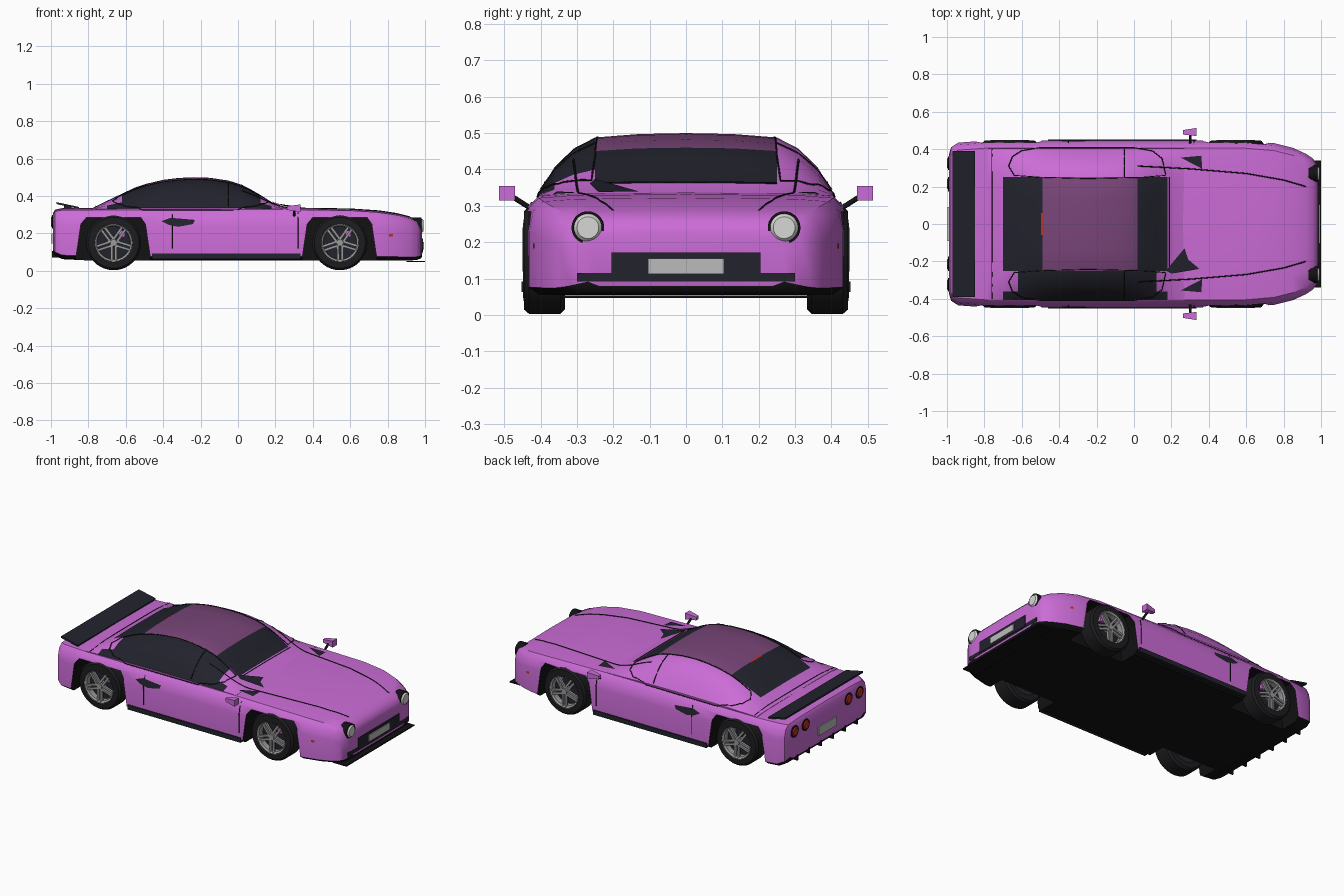
import bpy, bmesh, math
from mathutils import Vector, Matrix
from mathutils.bvhtree import BVHTree

if "Cube" in bpy.data.objects:
    bpy.data.objects.remove(bpy.data.objects["Cube"])


def material(name, *rgb):
    m = bpy.data.materials.new(name)
    m.use_nodes = True
    m.diffuse_color = (*rgb, 1)
    m.node_tree.nodes["Principled BSDF"].inputs["Base Color"].default_value = (*rgb, 1)
    return m


PAINT = material("orchid paint", 0.60, 0.15, 0.68)
ROOF = material("dark plum roof", 0.19, 0.06, 0.19)
GLASS = material("dark glass", 0.016, 0.016, 0.026)
BLACK = material("black trim", 0.006, 0.006, 0.007)
TYRE = material("tyre rubber", 0.012, 0.012, 0.014)
SILVER = material("silver alloy", 0.32, 0.32, 0.32)
LENS = material("white lens", 0.68, 0.68, 0.66)
PLATE = material("plate grey", 0.5, 0.5, 0.5)
RED = material("red lamp", 0.5, 0.03, 0.02)


def finish(bm, name, mats, smooth=35):
    bmesh.ops.recalc_face_normals(bm, faces=bm.faces)
    mesh = bpy.data.meshes.new(name)
    bm.to_mesh(mesh)
    bm.free()
    for m in mats:
        mesh.materials.append(m)
    ob = bpy.data.objects.new(name, mesh)
    bpy.context.collection.objects.link(ob)
    if smooth:
        soften(ob, smooth)
    return ob


def soften(ob, angle):
    bpy.ops.object.select_all(action="DESELECT")
    ob.select_set(True)
    bpy.context.view_layer.objects.active = ob
    bpy.ops.object.shade_smooth_by_angle(angle=math.radians(angle))


def loft(name, rings, mats, wrap=False, colour=None, smooth=35):
    bm = bmesh.new()
    vs = [[bm.verts.new(p) for p in ring] for ring in rings]
    n = len(vs[0])
    for i in range(len(vs) if wrap else len(vs) - 1):
        a, b = vs[i], vs[(i + 1) % len(vs)]
        for j in range(n):
            f = bm.faces.new((a[j], a[(j + 1) % n], b[(j + 1) % n], b[j]))
            f.material_index = colour(i, j) if colour else 0
    if not wrap:
        bm.faces.new(vs[0])
        bm.faces.new(vs[-1])
    return finish(bm, name, mats, smooth)


def box(name, mat, lo, hi, rot=None):
    lo, hi = Vector(lo), Vector(hi)
    bm = bmesh.new()
    m = Matrix.Translation((lo + hi) / 2) @ (rot or Matrix()) @ Matrix.Diagonal((*(hi - lo), 1))
    bmesh.ops.create_cube(bm, size=1, matrix=m)
    return finish(bm, name, [mat], 0)


def disc(name, mat, centre, r, depth, axis, r2=None):
    bm = bmesh.new()
    q = Vector(axis).to_track_quat("Z", "Y").to_matrix().to_4x4()
    bmesh.ops.create_cone(bm, cap_ends=True, segments=28, radius1=r, radius2=r if r2 is None else r2,
                          depth=depth, matrix=Matrix.Translation(centre) @ q)
    return finish(bm, name, [mat])


def mirrored(x, half, top):
    return ([(x, y, z) for y, z in half] + [(x, 0, top)]
            + [(x, -y, z) for y, z in reversed(half)])


# Lower body: x, half width, floor, deck height
BODY = [(-.99, .37, .10, .305), (-.978, .41, .08, .325), (-.94, .435, .062, .333), (-.8, .445, .055, .333),
        (-.4, .446, .055, .333), (0, .446, .055, .335), (.3, .446, .055, .335), (.6, .445, .055, .33),
        (.75, .432, .055, .32), (.85, .407, .055, .305), (.92, .375, .055, .287), (.957, .35, .058, .27),
        (.978, .32, .066, .248), (.985, .27, .08, .225)]
SECTION = [(.03, 0), (0, .08), (0, .65), (.012, .87), (.04, .97), (.13, .995)]
rings = [mirrored(x, [(w - d, lo + f * (hi - lo)) for d, f in SECTION], hi + .002) for x, w, lo, hi in BODY]
body = loft("body_shell", rings, [PAINT, BLACK], colour=lambda i, j: int(j in (0, 11, 12)), smooth=0)

# Wheel arches
AXLES = {"rear": -.665, "front": .545}
ARCH = [(-.205, -.1), (-.20, .08), (-.175, .25), (-.145, .285), (.145, .285), (.17, .25), (.195, .08), (.20, -.1)]
for cx in AXLES.values():
    for s in (1, -1):
        cutter = loft("arch_cutter", [[(cx + x, s * y, z) for x, z in ARCH] for y in (.3, .6)],
                      [PAINT, BLACK], colour=lambda i, j: 1, smooth=0)
        for p in cutter.data.polygons:
            p.material_index = 1
        mod = body.modifiers.new("arch", "BOOLEAN")
        mod.operation, mod.solver, mod.object = "DIFFERENCE", "EXACT", cutter
        bpy.context.view_layer.objects.active = body
        bpy.ops.object.modifier_apply(modifier=mod.name)
        bpy.data.objects.remove(cutter)
soften(body, 35)

# Cabin: x, roof height
CABIN = [(-.78, .335), (-.7, .374), (-.62, .412), (-.55, .445), (-.49, .465), (-.4, .486), (-.32, .496),
         (-.24, .5), (-.15, .497), (-.05, .482), (.02, .46), (.07, .434), (.12, .405), (.18, .367), (.27, .334)]
SIDE = [(.405, .05), (.362, .45), (.31, .75), (.25, .93), (.13, .985)]
BASE = .328


def cabin_colour(i, j):
    x = (CABIN[i][0] + CABIN[i + 1][0]) / 2
    if 4 <= j <= 7:
        if -.7 < x < -.49 or .02 < x < .18:
            return 1
        return 2 if -.49 < x < .02 else 0
    window = 8 <= j <= 10 and -.62 < x < .12 or j == 10 and -.7 < x < .18
    return int(window)


rings = [mirrored(x, [(.4, .30)] + [(y, BASE + f * (t - BASE)) for y, f in SIDE], t) for x, t in CABIN]
cabin = loft("cabin", rings, [PAINT, GLASS, ROOF], colour=cabin_colour)

# Surface projection for seams and flush plates
trees = []
for ob in (body, cabin):
    bm = bmesh.new()
    bm.from_mesh(ob.data)
    trees.append(BVHTree.FromBMesh(bm))
    bm.free()


def project(p, d, lift):
    d = Vector(d)
    hits = [t.ray_cast(Vector(p) + d * 2, -d) for t in trees]
    hits = [h for h in hits if h[0] is not None]
    return min(hits, key=lambda h: h[3])[0] + d * lift if hits else Vector(p)


def seam(name, pts, d, closed=False):
    pts = [Vector(p) for p in pts]
    if closed:
        pts.append(pts[0])
    path = [a.lerp(b, k / 6) for a, b in zip(pts, pts[1:]) for k in range(6)] + [pts[-1]]
    cu = bpy.data.curves.new(name, "CURVE")
    cu.dimensions, cu.bevel_depth, cu.bevel_resolution = "3D", .003, 0
    sp = cu.splines.new("POLY")
    sp.points.add(len(path) - 1)
    for q, p in zip(sp.points, path):
        q.co = (*project(p, d, .001), 1)
    cu.materials.append(BLACK)
    bpy.context.collection.objects.link(bpy.data.objects.new(name, cu))


def patch(name, mat, pts, d):
    bm = bmesh.new()
    bm.faces.new([bm.verts.new(project(p, d, .004)) for p in pts])
    return finish(bm, name, [mat], 0)


UP = (0, 0, 1)
HOOD = [(.02, .31), (.3, .295), (.6, .27), (.8, .235), (.92, .2)]
WINDOW = [(-.5, .408), (0, .408), (.1, .39), (.15, .35), (.17, .26), (.05, .25), (-.25, .243), (-.5, .25),
          (-.64, .26), (-.67, .31), (-.65, .36), (-.6, .392)]
INTAKE = [(-.41, .265), (-.36, .283), (-.23, .272), (-.24, .25), (-.32, .235), (-.37, .245)]
MARKER = [(.808, .182), (.828, .182), (.828, .196), (.808, .196)]
for s, side in ((1, "left"), (-1, "right")):
    out = (0, s, 0)
    seam(side + "_hood_seam", [(x, s * y, 0) for x, y in HOOD], UP)
    seam(side + "_window_seal", [(x, s * y, 0) for x, y in WINDOW], UP, True)
    seam(side + "_pillar_seam", [(-.05, s * .25, 0), (-.05, s * .4, 0)], UP)
    seam(side + "_door_rear_seam", [(-.35, 0, .12), (-.35, 0, .3)], out)
    seam(side + "_door_front_seam", [(.32, 0, .12), (.32, 0, .31)], out)
    patch(side + "_hood_vent", GLASS, [(.25, s * .355, 0), (.36, s * .365, 0), (.365, s * .295, 0)], UP)
    patch(side + "_side_intake", GLASS, [(x, 0, z) for x, z in INTAKE], out)
    patch(side + "_marker_lamp", RED, [(x, 0, z) for x, z in MARKER], out)
    y0, y1 = sorted((s * .43, s * .453))
    box(side + "_sill_skirt", GLASS, (-.46, y0, .063), (.335, y1, .092))

    # Door mirror
    head = [[(.262, s * (.49 + a), .335 + b) for a, b in ((-.012, -.01), (.012, -.01), (.012, .01), (-.012, .01))],
            [(.335, s * (.492 + a), .335 + b) for a, b in ((-.022, -.02), (.022, -.02), (.022, .02), (-.022, .02))]]
    loft(side + "_mirror", head, [PAINT], smooth=0)
    a, b = Vector((.3, s * .43, .295)), Vector((.3, s * .482, .328))
    disc(side + "_mirror_stalk", BLACK, (a + b) / 2, .007, (b - a).length, b - a)

    # Lamps
    disc(side + "_headlight_rim", BLACK, (.957, s * .27, .24), .045, .05, (1, 0, 0))
    disc(side + "_headlight_lens", LENS, (.985, s * .27, .24), .041, .012, (1, 0, 0), .03)
    for y in (.215, .325):
        disc(side + "_tail_lamp_rim", BLACK, (-.982, s * y, .262), .037, .024, (-1, 0, 0))
        disc(side + "_tail_lamp", RED, (-.995, s * y, .262), .032, .01, (-1, 0, 0), .024)
seam("boot_seam", [(-.76, -.4, 0), (-.76, .4, 0)], UP)
seam("windscreen_seam", [(.19, -.25, 0), (.19, .25, 0)], UP)
patch("cowl_patch", GLASS, [(.17, -.25, 0), (.27, -.13, 0), (.29, -.19, 0), (.35, -.24, 0), (.2, -.265, 0)], UP)
patch("high_brake_lamp", RED, [(-.497, -.06, 0), (-.485, -.06, 0), (-.485, .06, 0), (-.497, .06, 0)], UP)

# Nose and tail fittings
box("grille", GLASS, (.95, -.205, .10), (.99, .205, .172))
box("lower_intake", GLASS, (.93, -.3, .092), (.987, .3, .115))
box("front_plate", PLATE, (.985, -.105, .113), (.995, .105, .155))
box("splitter", BLACK, (.90, -.34, .046), (1, .34, .053))
box("rear_plate", PLATE, (-.997, -.09, .145), (-.98, .09, .2))
for k in range(6):
    y = -.3 + k * .12
    box("diffuser_fin", BLACK, (-.995, y - .005, .07), (-.93, y + .005, .105))
box("spoiler", GLASS, (-.972, -.39, .344), (-.85, .39, .354), Matrix.Rotation(math.radians(12), 4, "Y"))
for y in (-.28, .28):
    box("spoiler_strut", GLASS, (-.93, y - .01, .31), (-.89, y + .01, .35))

# Wheels
TREAD = [(.333, .1), (.333, .135), (.345, .147), (.432, .147), (.445, .136), (.447, .1)]
RIM = [(.40, .088), (.438, .09), (.448, .103), (.40, .103)]
HUB_Z = .15
for end, cx in AXLES.items():
    for s, side in ((1, "left"), (-1, "right")):
        tag = f"{end}_{side}_"

        def lathe(part, profile, mat):
            steps = [math.tau * k / 40 for k in range(40)]
            loft(tag + part, [[(cx + r * math.cos(t), s * y, HUB_Z + r * math.sin(t)) for y, r in profile]
                              for t in steps], [mat], wrap=True)

        lathe("tyre", TREAD, TYRE)
        lathe("rim", RIM, SILVER)
        disc(tag + "brake_disc", GLASS, (cx, s * .38, HUB_Z), .102, .05, (0, 1, 0))
        disc(tag + "hub", SILVER, (cx, s * .425, HUB_Z), .024, .04, (0, s, 0), .018)
        box(tag + "caliper", PAINT, (cx + .03, s * .413 - .01, HUB_Z + .03), (cx + .06, s * .413 + .01, HUB_Z + .065))
        bm = bmesh.new()
        for k in range(5):
            for off in (-.011, .011):
                m = (Matrix.Translation((cx, s * .434, HUB_Z)) @ Matrix.Rotation(math.tau * k / 5 + .3, 4, "Y")
                     @ Matrix.Translation((.054, 0, off)) @ Matrix.Diagonal((.085, .014, .013, 1)))
                bmesh.ops.create_cube(bm, size=1, matrix=m)
        finish(bm, tag + "spokes", [SILVER], 0)
